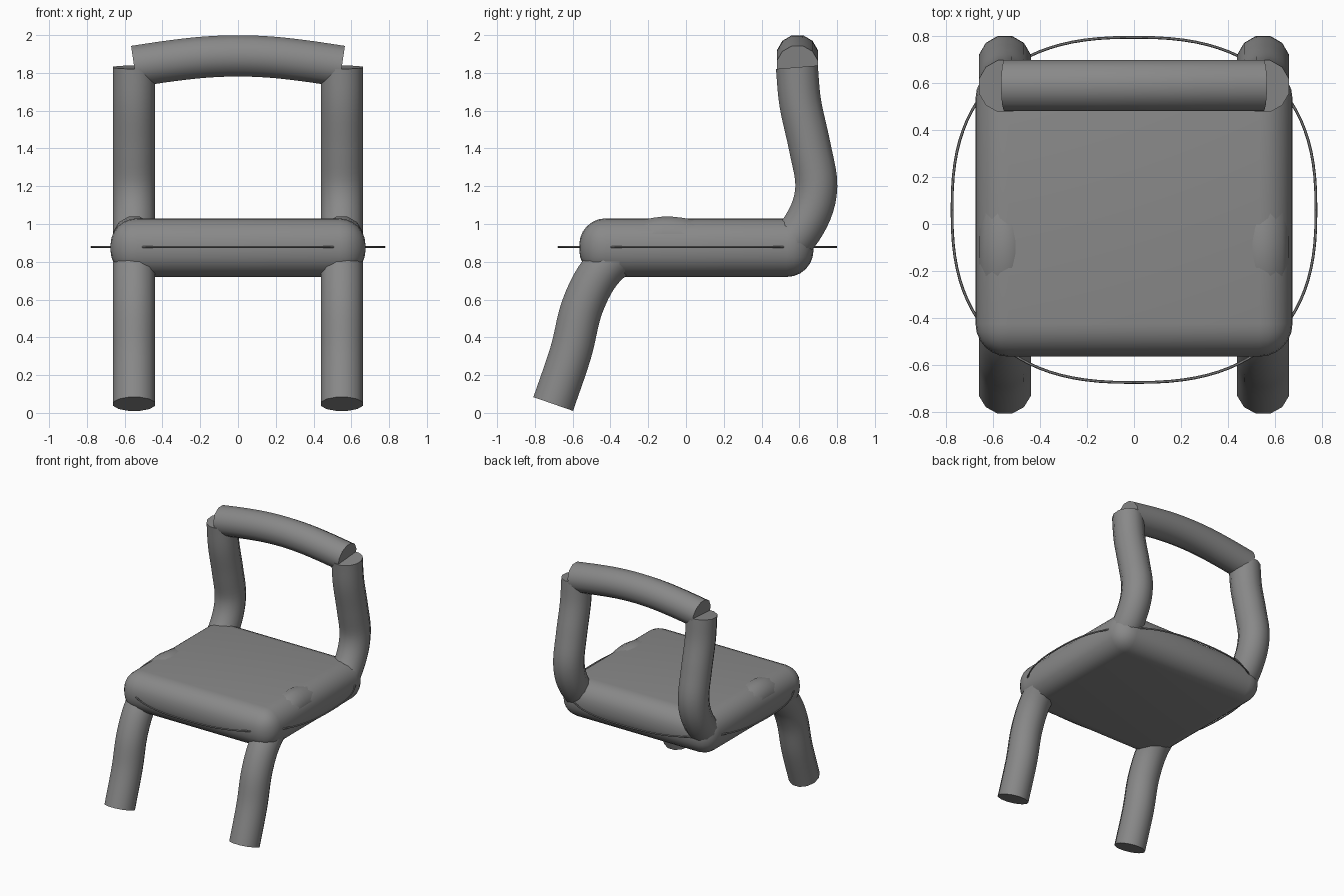
import bpy, bmesh, math
from mathutils import Vector

cube = bpy.data.objects.get("Cube")
if cube:
    bpy.data.objects.remove(cube, do_unlink=True)

GREY = (0.25, 0.25, 0.25, 1)
grey = bpy.data.materials.new("mid_grey")
grey.use_nodes = True
grey.diffuse_color = GREY
grey.node_tree.nodes["Principled BSDF"].inputs["Base Color"].default_value = GREY


def finish(name, bm, angle=40):
    bmesh.ops.recalc_face_normals(bm, faces=bm.faces)
    mesh = bpy.data.meshes.new(name)
    bm.to_mesh(mesh)
    bm.free()
    mesh.materials.append(grey)
    obj = bpy.data.objects.new(name, mesh)
    bpy.context.collection.objects.link(obj)
    bpy.ops.object.select_all(action="DESELECT")
    obj.select_set(True)
    bpy.context.view_layer.objects.active = obj
    bpy.ops.object.shade_smooth_by_angle(angle=math.radians(angle))
    return obj


def spline(points, steps=5):
    """Smooth path through the given points."""
    p = [Vector(q) for q in points]
    p = [2 * p[0] - p[1]] + p + [2 * p[-1] - p[-2]]
    path = []
    for a, b, c, d in zip(p, p[1:], p[2:], p[3:]):
        for i in range(steps):
            t = i / steps
            path.append(0.5 * (2 * b + (c - a) * t + (2 * a - 5 * b + 4 * c - d) * t ** 2
                               + (3 * b - a - 3 * c + d) * t ** 3))
    return path + [p[-2]]


def tube(name, path, side, radius, sides=12, closed=False):
    """Sweep a round section along a flat path; side is the path plane's normal."""
    bm = bmesh.new()
    side = Vector(side)
    n = len(path)
    rings = []
    for i, p in enumerate(path):
        ahead = path[(i + 1) % n] if closed else path[min(i + 1, n - 1)]
        behind = path[i - 1] if closed else path[max(i - 1, 0)]
        up = (ahead - behind).normalized().cross(side)
        ring = []
        for k in range(sides):
            a = math.tau * (k + 0.5) / sides
            ring.append(bm.verts.new(p + radius * (math.cos(a) * side + math.sin(a) * up)))
        rings.append(ring)
    pairs = list(zip(rings, rings[1:]))
    if closed:
        pairs.append((rings[-1], rings[0]))
    else:
        bm.faces.new(rings[0])
        bm.faces.new(rings[-1])
    for r, s in pairs:
        for k in range(sides):
            j = (k + 1) % sides
            bm.faces.new((r[k], r[j], s[j], s[k]))
    return finish(name, bm)


# Seat: thick cushion with fully rounded edges
bm = bmesh.new()
bmesh.ops.create_cube(bm, size=1)
for v in bm.verts:
    v.co = (v.co.x * 1.35, 0.055 + v.co.y * 1.24, 0.875 + v.co.z * 0.31)
bmesh.ops.bevel(bm, geom=bm.edges[:], offset=0.14, segments=6, profile=0.5, affect="EDGES")
finish("seat", bm)

# Side rails: front leg, hidden run through the seat, and back post in one tube
RAIL = [(-0.703, 0.047), (-0.61, 0.32), (-0.55, 0.56), (-0.45, 0.75), (-0.3, 0.87),
        (-0.12, 0.928), (0.1, 0.9), (0.35, 0.87), (0.53, 0.89), (0.645, 1.03),
        (0.69, 1.2), (0.655, 1.41), (0.605, 1.64), (0.587, 1.83)]
for label, x in (("left", 0.55), ("right", -0.55)):
    tube(label + "_leg_and_post", spline([(x, y, z) for y, z in RAIL]), (1, 0, 0), 0.115)

# Top rail: gently arched bar between the posts
ARCH = [(-0.55, 1.835), (-0.36, 1.863), (-0.18, 1.883), (0, 1.89),
        (0.18, 1.883), (0.36, 1.863), (0.55, 1.835)]
tube("top_rail", spline([(x, 0.59, z) for x, z in ARCH]), (0, 1, 0), 0.113)

# Seam ring: thin rounded-square hoop around the seat
hoop = []
for i in range(96):
    a = math.tau * i / 96
    c, s = math.cos(a), math.sin(a)
    hoop.append(Vector((0.775 * math.copysign(abs(c) ** 0.8, c),
                        0.06 + 0.735 * math.copysign(abs(s) ** 0.8, s), 0.878)))
tube("seam_ring", hoop, (0, 0, 1), 0.006, sides=6, closed=True)
